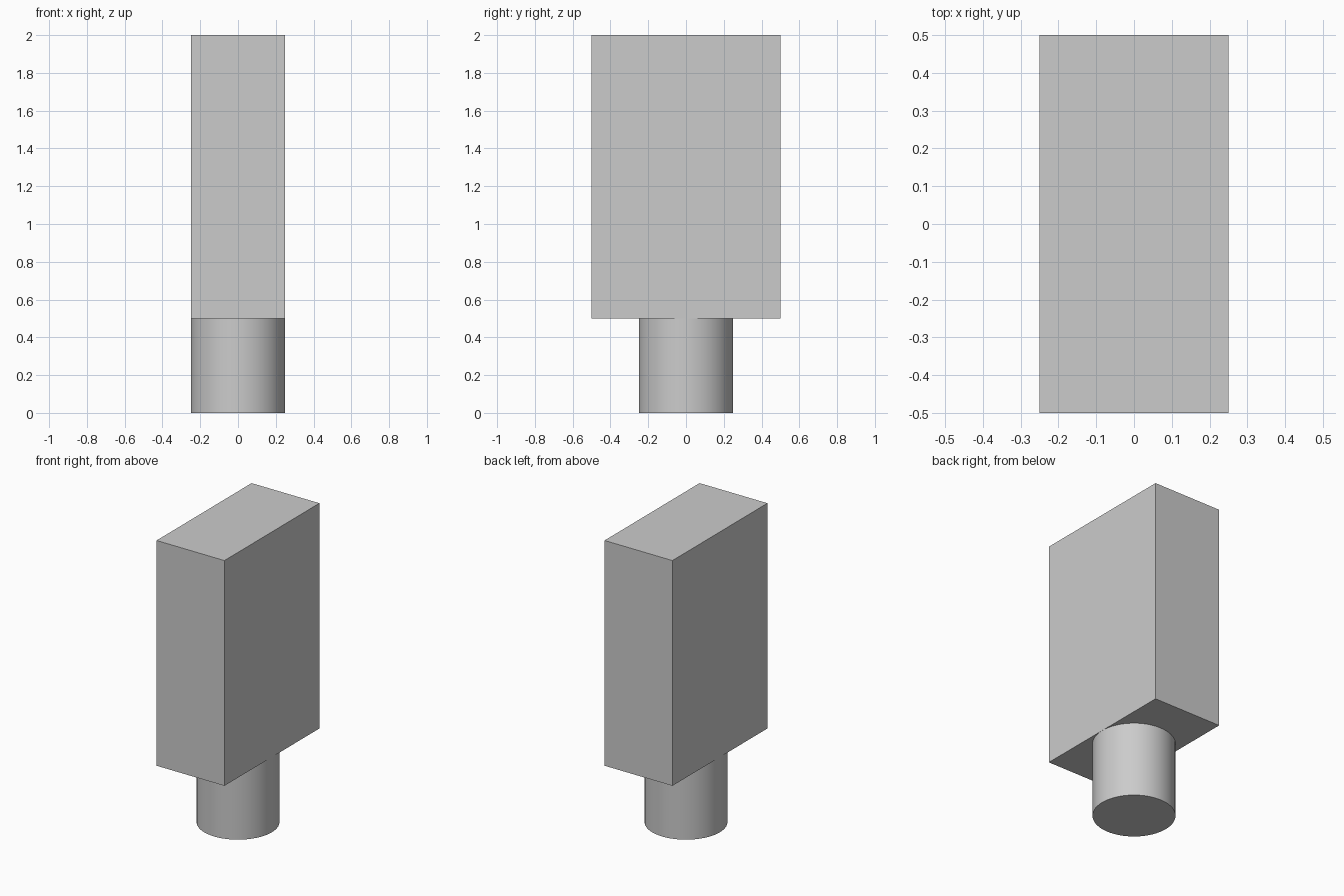
import bpy
import math

cube = bpy.data.objects.get("Cube")
if cube:
    bpy.data.objects.remove(cube, do_unlink=True)

# One plain grey for the whole model
grey = bpy.data.materials.new("light_grey")
grey.use_nodes = True
colour = (0.6, 0.6, 0.6, 1)
grey.diffuse_color = colour
grey.node_tree.nodes["Principled BSDF"].inputs["Base Color"].default_value = colour


def finish(name):
    obj = bpy.context.object
    obj.name = name
    obj.data.materials.append(grey)
    return obj


# Tall rectangular block
bpy.ops.mesh.primitive_cube_add(size=1, location=(0, 0, 1.25))
block = finish("block")
block.scale = (0.5, 1, 1.5)
bpy.ops.object.transform_apply(location=False, rotation=False, scale=True)

# Round stem beneath the block
bpy.ops.mesh.primitive_cylinder_add(vertices=64, radius=0.25, depth=0.5,
                                    location=(0, 0, 0.25))
finish("stem")
bpy.ops.object.shade_smooth_by_angle(angle=math.radians(30))
